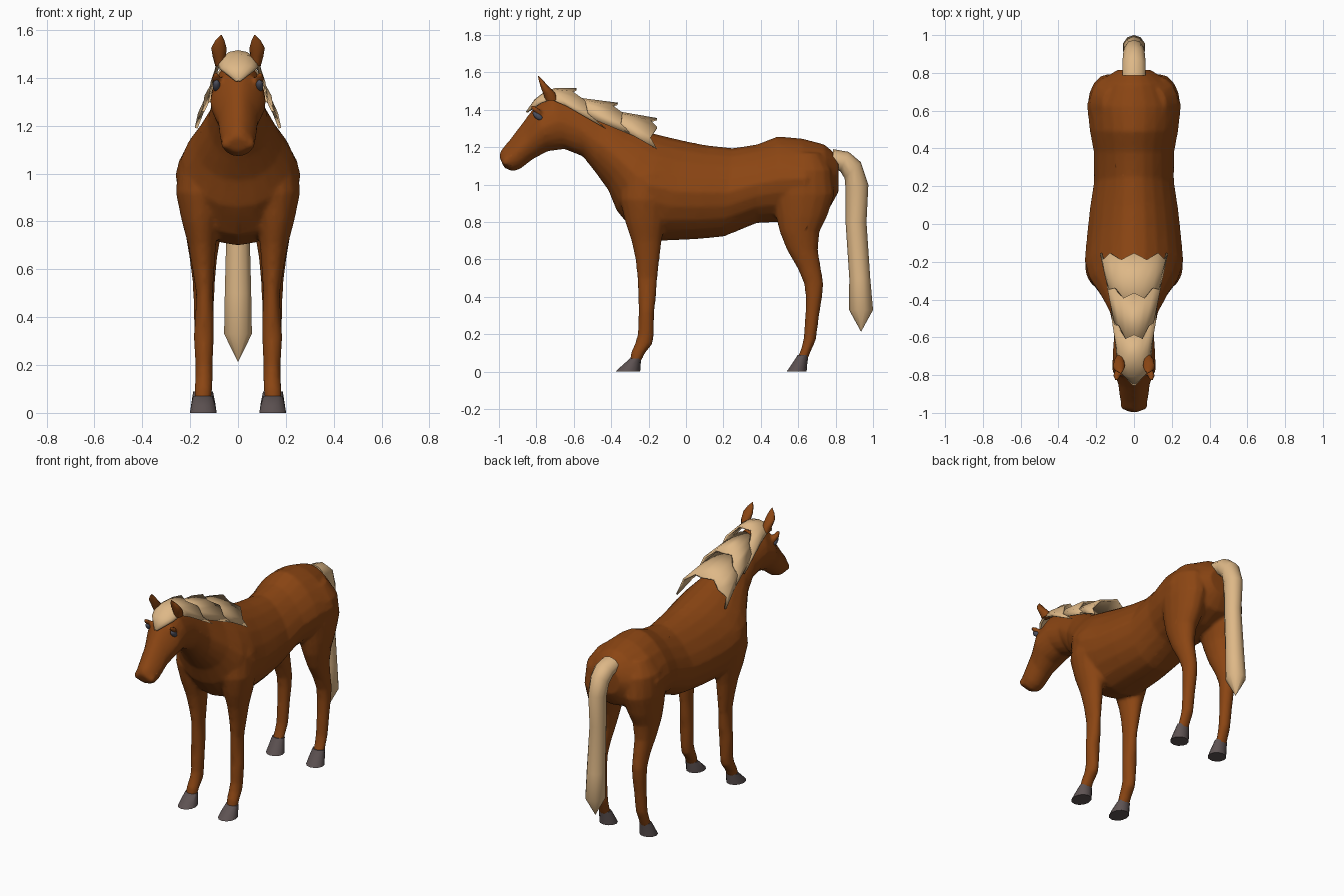
import bpy, bmesh, math
from mathutils import Matrix, Vector


def material(name, rgb):
    m = bpy.data.materials.new(name)
    m.diffuse_color = (*rgb, 1)
    return m


BROWN = material("chestnut_brown", (0.258, 0.06, 0.0065))
TAN = material("flaxen_hair", (0.73, 0.479, 0.242))
HOOF = material("hoof_grey", (0.11, 0.085, 0.085))
EYE = material("eye_grey", (0.075, 0.08, 0.11))


def finish(bm, name, mat, angle=60):
    bmesh.ops.recalc_face_normals(bm, faces=bm.faces)
    me = bpy.data.meshes.new(name)
    bm.to_mesh(me)
    bm.free()
    me.materials.append(mat)
    ob = bpy.data.objects.new(name, me)
    bpy.context.collection.objects.link(ob)
    bpy.ops.object.select_all(action='DESELECT')
    ob.select_set(True)
    bpy.context.view_layer.objects.active = ob
    bpy.ops.object.shade_smooth_by_angle(angle=math.radians(angle))
    return ob


def loft(bm, rings, sides=16, taper=0.0):
    """Each ring: (x centre, (y, z) of one edge, (y, z) of the opposite edge, half width)."""
    loops = []
    for cx, a, b, w in rings:
        loop = []
        for i in range(sides):
            t = math.tau * i / sides
            c, s = math.cos(t), math.sin(t)
            y = (a[0] + b[0]) / 2 + (a[0] - b[0]) / 2 * c
            z = (a[1] + b[1]) / 2 + (a[1] - b[1]) / 2 * c
            loop.append(bm.verts.new((cx + w * s * (1 - taper * max(0, c)), y, z)))
        loops.append(loop)
    for p, q in zip(loops, loops[1:]):
        for i in range(sides):
            j = (i + 1) % sides
            bm.faces.new((p[i], p[j], q[j], q[i]))
    bm.faces.new(loops[0])
    bm.faces.new(loops[-1])


def upright(rings, side):
    """Horizontal rings: (z, front y, back y, x centre, half width)."""
    return [(side * x, (f, z), (b, z), w) for z, f, b, x, w in rings]


def ellipsoid(bm, loc, radii, tilt=0):
    m = (Matrix.Translation(Vector(loc)) @ Matrix.Rotation(tilt, 4, 'X')
         @ Matrix.Diagonal((*radii, 1)))
    bmesh.ops.create_uvsphere(bm, u_segments=12, v_segments=8, radius=1, matrix=m)


# Trunk, neck and head: crest point, underside point, half width
trunk = [
    (0, (-1.0, 1.155), (-.972, 1.09), .045), (0, (-.985, 1.19), (-.925, 1.07), .068),
    (0, (-.95, 1.23), (-.885, 1.085), .076), (0, (-.87, 1.335), (-.82, 1.135), .085),
    (0, (-.80, 1.43), (-.74, 1.178), .117), (0, (-.72, 1.485), (-.65, 1.19), .112),
    (0, (-.60, 1.46), (-.55, 1.15), .106), (0, (-.45, 1.385), (-.48, 1.06), .128),
    (0, (-.30, 1.31), (-.415, .97), .185), (0, (-.20, 1.28), (-.37, .86), .235),
    (0, (-.12, 1.26), (-.27, .74), .262), (0, (0, 1.232), (-.13, .70), .25),
    (0, (.10, 1.212), (.05, .708), .235), (0, (.25, 1.195), (.20, .722), .212),
    (0, (.38, 1.215), (.38, .795), .213), (0, (.49, 1.258), (.50, .80), .235),
    (0, (.62, 1.247), (.65, .82), .25), (0, (.74, 1.215), (.765, .87), .19),
    (0, (.815, 1.15), (.815, .96), .09),
]
# Legs: z, front y, back y, x centre, half width
front_leg = [
    (.05, -.30, -.245, .147, .036), (.10, -.295, -.218, .145, .037),
    (.15, -.272, -.178, .142, .037), (.20, -.258, -.172, .142, .036),
    (.32, -.252, -.17, .143, .043), (.40, -.255, -.16, .14, .039),
    (.50, -.26, -.153, .14, .035), (.60, -.27, -.142, .145, .046),
    (.70, -.292, -.13, .15, .058), (.80, -.325, -.11, .155, .08),
    (.92, -.355, -.09, .15, .11), (1.05, -.35, -.07, .14, .11),
    (1.15, -.28, -.12, .12, .07),
]
hind_leg = [
    (.06, .59, .648, .147, .036), (.12, .615, .672, .145, .036),
    (.17, .628, .695, .143, .036), (.30, .638, .712, .143, .038),
    (.40, .64, .728, .143, .042), (.47, .632, .735, .143, .043),
    (.55, .598, .722, .143, .047), (.65, .54, .705, .145, .058),
    (.75, .50, .715, .145, .075), (.83, .48, .755, .14, .093),
    (.95, .46, .795, .135, .11), (1.08, .48, .78, .125, .11),
    (1.17, .55, .72, .11, .06),
]

# Body: all flesh parts fused into one skin
bm = bmesh.new()
loft(bm, trunk, 20, .25)
for s in (1, -1):
    loft(bm, upright(front_leg, s))
    loft(bm, upright(hind_leg, s))
    ellipsoid(bm, (s * .092, -.80, 1.397), (.02, .04, .016), -.7)    # brow
    ellipsoid(bm, (s * .052, -.962, 1.125), (.02, .022, .026))       # nostril
body = finish(bm, "body", BROWN)
fuse = body.modifiers.new("fuse", 'REMESH')
fuse.mode, fuse.voxel_size, fuse.use_smooth_shade = 'VOXEL', .011, True
soften = body.modifiers.new("soften", 'SMOOTH')
soften.factor, soften.iterations = .5, 4
body.modifiers.new("lighten", 'DECIMATE').ratio = .3

# Hooves, ears and eyes
fore_hoof = [(0, -.378, -.245, .145, .056), (.03, -.345, -.243, .145, .051),
             (.07, -.30, -.24, .147, .041)]
rear_hoof = [(0, .538, .645, .145, .056), (.04, .565, .648, .145, .05),
             (.09, .598, .655, .146, .041)]
ear = [(1.45, -.75, -.685, .075, .02), (1.49, -.765, -.70, .078, .028),
       (1.525, -.778, -.735, .08, .032), (1.555, -.786, -.762, .076, .02),
       (1.58, -.792, -.787, .07, .002)]
for s, tag in ((1, "left"), (-1, "right")):
    for rings, name, mat in ((fore_hoof, "front_hoof", HOOF), (rear_hoof, "hind_hoof", HOOF),
                             (ear, "ear", BROWN)):
        bm = bmesh.new()
        loft(bm, upright(rings, s), 12)
        finish(bm, f"{name}_{tag}", mat, 50)
    bm = bmesh.new()
    ellipsoid(bm, (s * .09, -.792, 1.367), (.016, .034, .017), -.7)
    finish(bm, f"eye_{tag}", EYE)

# Tail
bm = bmesh.new()
loft(bm, [
    (0, (.785, 1.19), (.79, 1.09), .065), (0, (.87, 1.175), (.825, 1.07), .065),
    (0, (.935, 1.12), (.848, 1.035), .06), (0, (.975, 1.0), (.853, .98), .055),
    (0, (.965, .80), (.853, .80), .05), (0, (.985, .50), (.873, .50), .058),
    (0, (1.0, .33), (.872, .33), .061), (0, (.937, .215), (.935, .215), .001)], 10)
finish(bm, "tail", TAN, 45)


# Mane: overlapping arched tiers with a toothed rear edge
def tier(name, rows, teeth=.035):
    bm = bmesh.new()
    grid = []
    for r, (crest, skirt, w) in enumerate(rows):
        row = []
        for i in range(-4, 5):
            t = i / 4 * math.pi / 2
            u = 1 - math.cos(t)
            y = crest[0] + (skirt[0] - crest[0]) * u
            z = crest[1] + (skirt[1] - crest[1]) * u
            if r == len(rows) - 1 and i % 2:
                y -= teeth
            row.append(bm.verts.new((w * math.sin(t), y, z)))
        grid.append(row)
    for p, q in zip(grid, grid[1:]):
        for i in range(8):
            bm.faces.new((p[i], p[i + 1], q[i + 1], q[i]))
    ob = finish(bm, name, TAN, 40)
    solid = ob.modifiers.new("thickness", 'SOLIDIFY')
    solid.thickness, solid.offset = .012, 0


tier("forelock_and_mane", [
    ((-.85, 1.388), (-.848, 1.386), .004), ((-.805, 1.452), (-.775, 1.435), .07),
    ((-.75, 1.495), (-.72, 1.455), .085), ((-.70, 1.51), (-.64, 1.42), .092),
    ((-.585, 1.51), (-.43, 1.30), .118)])
tier("mane_middle", [
    ((-.62, 1.465), (-.52, 1.36), .10), ((-.365, 1.432), (-.28, 1.26), .145)])
tier("mane_rear", [
    ((-.45, 1.40), (-.39, 1.32), .122), ((-.30, 1.375), (-.27, 1.255), .15),
    ((-.155, 1.35), (-.155, 1.19), .175)])
